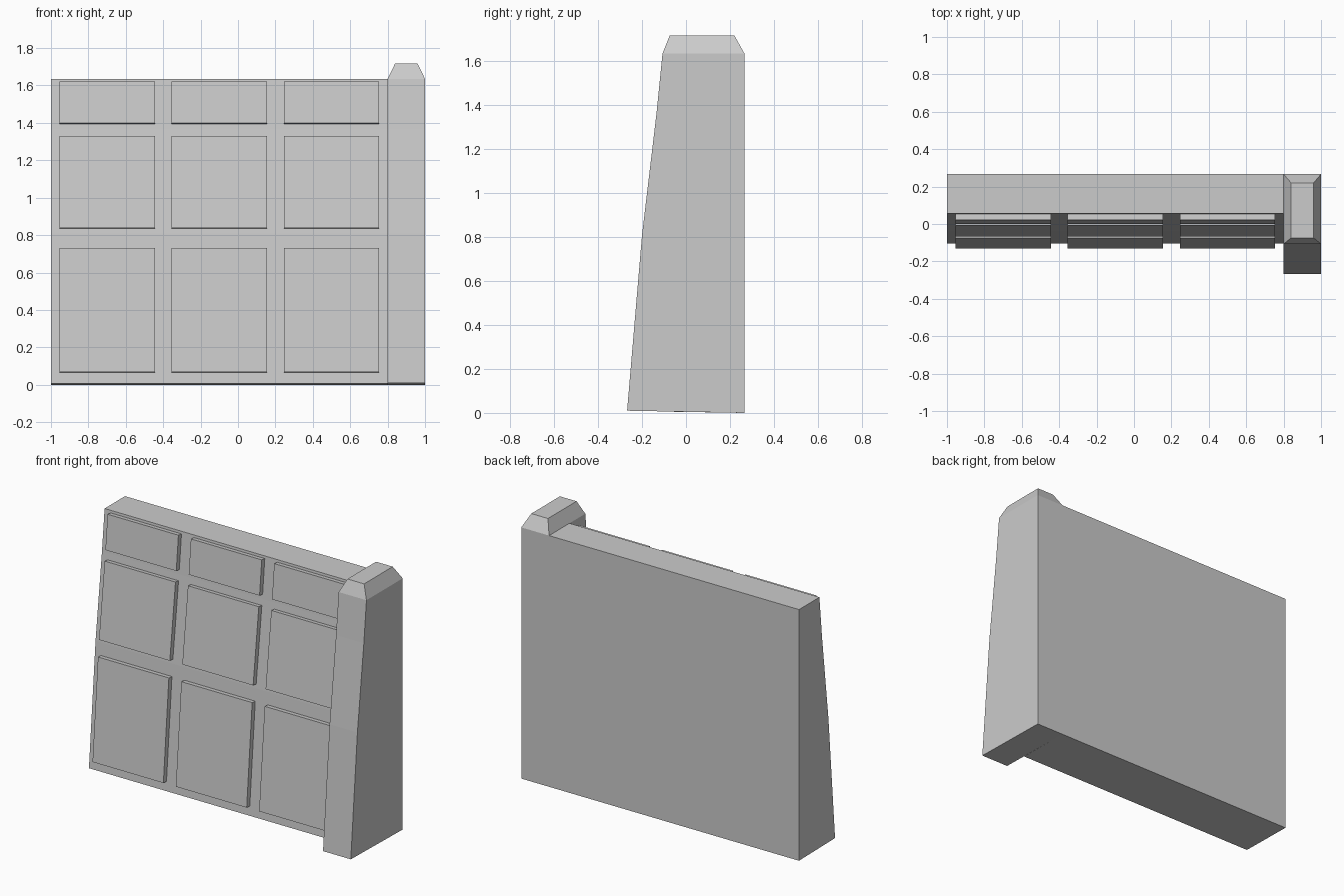
import bpy
import bmesh
from mathutils import Vector

if "Cube" in bpy.data.objects:
    bpy.data.objects.remove(bpy.data.objects["Cube"])

BACK = 0.266
TOP = 1.635
# Battered front profile of the pillar (y, z); the wall face is set back from it
FRONT = [(-0.268, 0.01), (-0.2, 0.81), (-0.134, 1.365), (-0.107, TOP)]
SETBACK = 0.163


def finish(name, bm):
    bmesh.ops.recalc_face_normals(bm, faces=bm.faces)
    mesh = bpy.data.meshes.new(name)
    bm.to_mesh(mesh)
    bm.free()
    obj = bpy.data.objects.new(name, mesh)
    bpy.context.collection.objects.link(obj)
    return obj


def profile_bm(profile, x0, x1):
    """Extrude a closed (y, z) profile along x."""
    bm = bmesh.new()
    face = bm.faces.new([bm.verts.new((x0, y, z)) for y, z in profile])
    ext = bmesh.ops.extrude_face_region(bm, geom=[face])
    verts = [v for v in ext["geom"] if isinstance(v, bmesh.types.BMVert)]
    bmesh.ops.translate(bm, verts=verts, vec=(x1 - x0, 0, 0))
    return bm


def face_y(z):
    """Depth of the wall face at height z."""
    for (y0, z0), (y1, z1) in zip(FRONT, FRONT[1:]):
        if z <= z1:
            return y0 + (y1 - y0) * (z - z0) / (z1 - z0) + SETBACK
    return FRONT[-1][0] + SETBACK


# Wall body
wall = [(y + SETBACK, z) for y, z in FRONT] + [(BACK, TOP), (BACK, 0)]
wall[0] = (wall[0][0], 0.006)
finish("wall", profile_bm(wall, -1, 0.8))

# Buttress pillar with a chamfered cap
bm = profile_bm(FRONT + [(BACK, TOP), (BACK, 0)], 0.8, 1)
bm.normal_update()
top = max(bm.faces, key=lambda f: f.calc_center_median().z if abs(f.normal.z) > 0.9 else -1)
ext = bmesh.ops.extrude_face_region(bm, geom=[top])
bm.faces.remove(top)
for v in [g for g in ext["geom"] if isinstance(g, bmesh.types.BMVert)]:
    v.co.x = 0.9 + (0.06 if v.co.x > 0.9 else -0.06)
    v.co.y = 0.22 if v.co.y > 0 else -0.074
    v.co.z = 1.718
finish("buttress_pillar", bm)

# Raised panels, standing out at right angles to the sloping wall face
for row, (z0, z1) in enumerate([(0.066, 0.728), (0.835, 1.325), (1.395, 1.619)]):
    for col, x in enumerate([-0.955, -0.355, 0.245]):
        a, b = Vector((face_y(z0), z0)), Vector((face_y(z1), z1))
        d = (b - a).normalized()
        n = Vector((-d.y, d.x))
        prof = [a - n * 0.01, a + n * 0.032, b + n * 0.032, b - n * 0.01]
        finish(f"panel_{row}_{col}", profile_bm(prof, x, x + 0.51))
